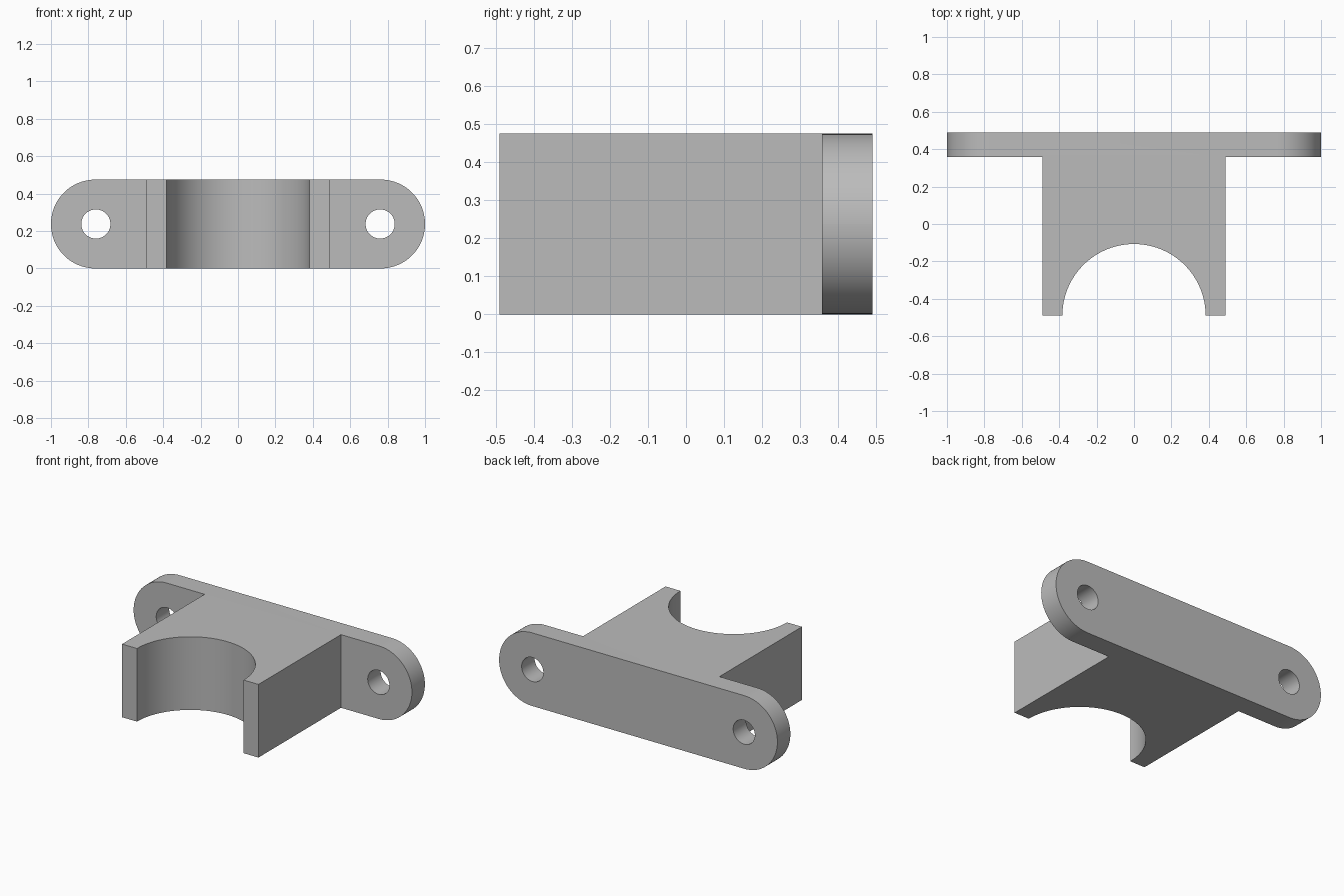
import bpy, bmesh
from math import sin, cos, pi, radians

cube = bpy.data.objects.get("Cube")
if cube:
    bpy.data.objects.remove(cube, do_unlink=True)

HEIGHT = 0.475
FRONT, BACK, FLANGE_FRONT = -0.49, 0.49, 0.357
BLOCK_HALF = 0.49
SADDLE_R = 0.383
HOLE_X, HOLE_R = 0.76, 0.078

grey = bpy.data.materials.new("plain grey")
grey.use_nodes = True
colour = (0.5, 0.5, 0.5, 1)
grey.diffuse_color = colour
grey.node_tree.nodes["Principled BSDF"].inputs["Base Color"].default_value = colour

# Plan outline: flange at the back, block with a half-round saddle at the front
steps = 48
saddle = [(SADDLE_R * cos(pi * i / steps), FRONT + SADDLE_R * sin(pi * i / steps))
          for i in range(steps + 1)]
right_side = [(-BLOCK_HALF, FRONT), (-BLOCK_HALF, FLANGE_FRONT), (-1, FLANGE_FRONT), (-1, BACK)]
left_side = [(-x, y) for x, y in reversed(right_side)]
outline = saddle + right_side + left_side

bm = bmesh.new()
base = bm.faces.new([bm.verts.new((x, y, 0)) for x, y in outline])
top = bmesh.ops.extrude_face_region(bm, geom=[base])["geom"]
bmesh.ops.translate(bm, vec=(0, 0, HEIGHT),
                    verts=[g for g in top if isinstance(g, bmesh.types.BMVert)])
bmesh.ops.recalc_face_normals(bm, faces=bm.faces)

# Full rounds on the flange ends
ends = [e for e in bm.edges
        if all(abs(v.co.x) > 0.99 for v in e.verts)
        and abs(e.verts[0].co.y - e.verts[1].co.y) > 0.01]
bmesh.ops.bevel(bm, geom=ends, offset=HEIGHT / 2 - 0.0002, offset_type='OFFSET',
                segments=20, profile=0.5, affect='EDGES')
mesh = bpy.data.meshes.new("saddle_bracket")
bm.to_mesh(mesh)
bm.free()
mesh.materials.append(grey)
bracket = bpy.data.objects.new("saddle_bracket", mesh)
bpy.context.collection.objects.link(bracket)

# Screw holes through the flange
for side, x in (("left", HOLE_X), ("right", -HOLE_X)):
    bpy.ops.mesh.primitive_cylinder_add(
        vertices=48, radius=HOLE_R, depth=0.4, rotation=(pi / 2, 0, 0),
        location=(x, (FLANGE_FRONT + BACK) / 2, HEIGHT / 2))
    cutter = bpy.context.object
    cutter.name = side + "_hole_cutter"
    cutter.data.materials.append(grey)
    cut = bracket.modifiers.new(side + "_hole", 'BOOLEAN')
    cut.operation, cut.solver, cut.object = 'DIFFERENCE', 'EXACT', cutter
    bpy.ops.object.select_all(action='DESELECT')
    bracket.select_set(True)
    bpy.context.view_layer.objects.active = bracket
    bpy.ops.object.modifier_apply(modifier=cut.name)
    bpy.data.objects.remove(cutter, do_unlink=True)

bpy.ops.object.shade_smooth_by_angle(angle=radians(30))
